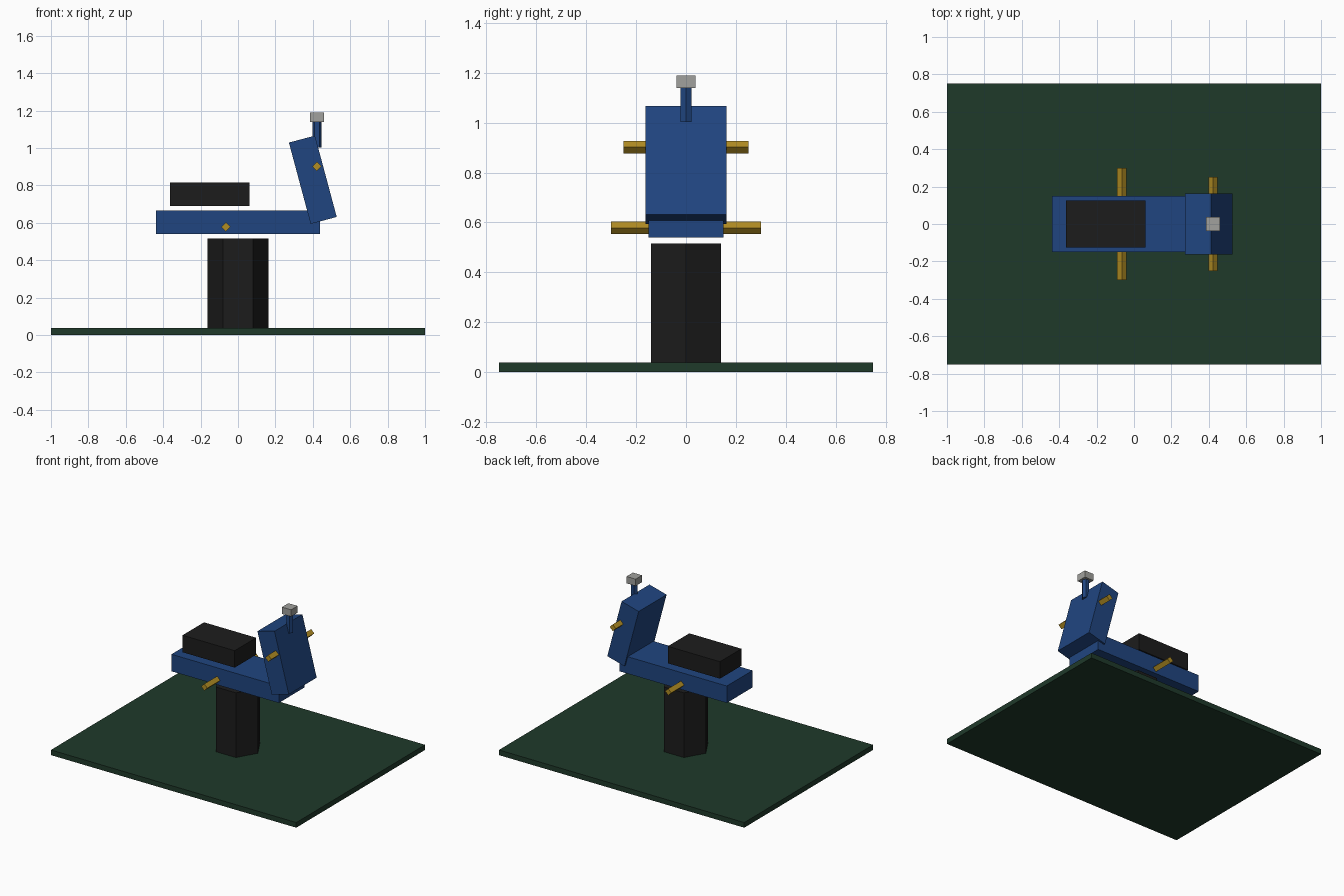
import bpy
from math import radians

cube = bpy.data.objects.get("Cube")
if cube:
    bpy.data.objects.remove(cube, do_unlink=True)


def material(name, srgb):
    m = bpy.data.materials.new(name)
    colour = [(c / 255) ** 2.2 for c in srgb] + [1]
    m.use_nodes = True
    m.diffuse_color = colour
    m.node_tree.nodes["Principled BSDF"].inputs["Base Color"].default_value = colour
    return m


green = material("dark_green", (36, 60, 46))
black = material("charcoal", (34, 34, 34))
blue = material("blue", (37, 71, 127))
gold = material("gold", (176, 140, 40))
grey = material("light_grey", (160, 160, 156))


def finish(name, mat):
    ob = bpy.context.object
    ob.name = ob.data.name = name
    ob.data.materials.append(mat)
    bpy.ops.object.transform_apply(location=False, rotation=True, scale=True)
    return ob


def box(name, centre, size, mat, tilt=0):
    bpy.ops.mesh.primitive_cube_add(size=1, location=centre, rotation=(0, radians(tilt), 0))
    bpy.context.object.scale = size
    return finish(name, mat)


def prism(name, centre, radius, depth, sides, mat, rotation):
    bpy.ops.mesh.primitive_cylinder_add(vertices=sides, radius=radius, depth=depth,
                                        location=centre, rotation=rotation)
    return finish(name, mat)


# Ground plate and hexagonal post
box("base_plate", (0, 0, 0.019), (2, 1.5, 0.038), green)
prism("post", (0, 0, 0.276), 0.162, 0.478, 6, black, (0, 0, radians(30)))

# Body and floating seat
box("body", (0, 0, 0.602), (0.875, 0.3, 0.125), blue)
box("seat", (-0.152, 0, 0.752), (0.425, 0.25, 0.125), black)

# Leaning front column with its stem and cap
box("front_column", (0.4, 0, 0.83), (0.144, 0.325, 0.45), blue, tilt=-15)
prism("stem", (0.422, 0, 1.077), 0.025, 0.15, 6, blue, (0, 0, radians(30)))
box("stem_cap", (0.422, 0, 1.164), (0.075, 0.075, 0.05), grey)

# Cross bars for feet and hands
for name, x, z, length in (("foot_bar", -0.065, 0.578, 0.6), ("hand_bar", 0.422, 0.902, 0.5)):
    prism(name, (x, 0, z), 0.025, length, 4, gold, (radians(90), 0, 0))
